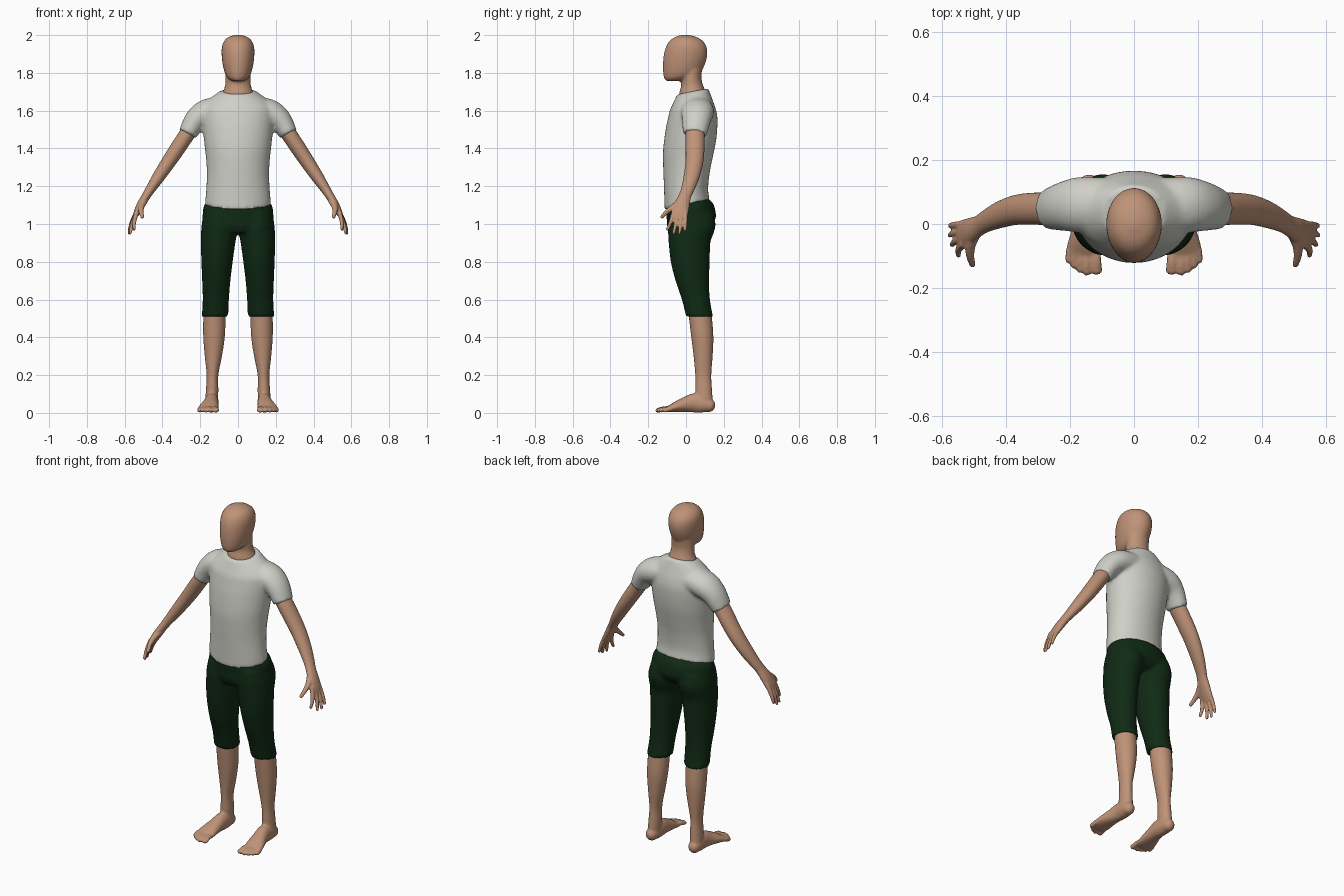
import bpy, bmesh, math
from mathutils import Vector


def material(name, rgb):
    m = bpy.data.materials.new(name)
    m.diffuse_color = (*rgb, 1)
    return m


SKIN = material("skin", (0.52, 0.29, 0.185))
CLOTH = material("pale grey cloth", (0.63, 0.63, 0.58))
GREEN = material("dark green cloth", (0.005, 0.023, 0.007))


def resample(rings, steps):
    """Catmull-Rom through all ring values."""
    r = [rings[0]] + list(rings) + [rings[-1]]
    out = []
    for i in range(1, len(r) - 2):
        for k in range(steps):
            t = k / steps
            out.append([0.5 * (2 * b + (c - a) * t + (2 * a - 5 * b + 4 * c - d) * t * t
                               + (3 * b - a - 3 * c + d) * t ** 3)
                        for a, b, c, d in zip(r[i - 1], r[i], r[i + 1], r[i + 2])])
    return out + [list(rings[-1])]


def tube(bm, rings, ref=(0, 1, 0), side=1, axis=None, shear=0.0, ends=(0, 0), n=28, steps=4):
    """Loft of ellipses; ring = x, y, z, radius across ref, radius along ref."""
    rs = resample(rings, steps)
    pts = [Vector(q[:3]) for q in rs]
    secs = []
    for i, q in enumerate(rs):
        t = Vector(axis) if axis else pts[min(i + 1, len(pts) - 1)] - pts[max(i - 1, 0)]
        secs.append((pts[i], t.normalized(), q[3], q[4]))

    def dome(sec, sign):
        p, t, a, b = sec
        return [(p + t * sign * min(a, b) * math.sin(w), t, a * math.cos(w), b * math.cos(w))
                for w in (0.4, 0.8, 1.15, 1.45)]
    if ends[0]:
        secs = dome(secs[0], -1)[::-1] + secs
    if ends[1]:
        secs = secs + dome(secs[-1], 1)
    loops = []
    for p, t, a, b in secs:
        v = Vector(ref)
        v = (v - t * v.dot(t)).normalized()
        u = v.cross(t)
        loop = []
        for k in range(n):
            w = 2 * math.pi * k / n
            c = p + u * a * math.cos(w) + v * b * math.sin(w)
            loop.append(bm.verts.new((c.x * side, c.y, c.z + shear * c.y)))
        loops.append(loop)
    for l0, l1 in zip(loops, loops[1:]):
        for k in range(n):
            j = (k + 1) % n
            bm.faces.new((l0[k], l0[j], l1[j], l1[k]))
    bm.faces.new(loops[0][::-1])
    bm.faces.new(loops[-1])


def stack(bm, levels, **kw):
    """Vertical loft; level = z, x0, x1, y0, y1."""
    tube(bm, [((a + b) / 2, (c + d) / 2, z, (b - a) / 2, (d - c) / 2)
              for z, a, b, c, d in levels], axis=(0, 0, 1), **kw)


def finish(bm, name, mat, voxel, smooth=3):
    """Fuse the overlapping volumes into one smooth skin."""
    bmesh.ops.recalc_face_normals(bm, faces=bm.faces)
    me = bpy.data.meshes.new(name)
    bm.to_mesh(me)
    bm.free()
    me.materials.append(mat)
    ob = bpy.data.objects.new(name, me)
    bpy.context.collection.objects.link(ob)
    r = ob.modifiers.new("fuse", 'REMESH')
    r.mode = 'VOXEL'
    r.voxel_size = voxel
    r.use_smooth_shade = True
    s = ob.modifiers.new("relax", 'SMOOTH')
    s.factor = 0.5
    s.iterations = smooth


# head and neck
bm = bmesh.new()
stack(bm, [(z, -w, w, y0, y1) for z, w, y0, y1 in (
    (1.757, .030, -.105, -.03), (1.772, .054, -.116, .03), (1.80, .070, -.121, .075),
    (1.85, .082, -.122, .102), (1.90, .087, -.117, .113), (1.94, .085, -.105, .108),
    (1.97, .073, -.086, .088), (1.99, .050, -.058, .055), (2.002, .012, -.015, .012))])
stack(bm, [(z, -w, w, y0, y1) for z, w, y0, y1 in (
    (1.64, .085, -.035, .112), (1.69, .082, -.036, .108), (1.73, .069, -.026, .092),
    (1.77, .066, -.025, .082), (1.82, .066, -.02, .085))])
finish(bm, "head_and_neck", SKIN, 0.008)

# shirt: trunk and two sleeves
bm = bmesh.new()
stack(bm, [(z, -w, w, y0, y1) for z, w, y0, y1 in (
    (1.10, .176, -.114, .126), (1.16, .170, -.115, .117), (1.25, .165, -.118, .126),
    (1.33, .168, -.121, .143), (1.42, .178, -.121, .161), (1.52, .188, -.108, .167),
    (1.58, .190, -.095, .157), (1.62, .182, -.085, .144), (1.655, .150, -.067, .132),
    (1.695, .096, -.047, .118))], shear=0.2, n=40)
for s in (1, -1):
    tube(bm, [(.08, .06, 1.605, .07, .085), (.165, .06, 1.59, .071, .088),
              (.222, .055, 1.55, .062, .077), (.268, .046, 1.476, .049, .064)], side=s)
finish(bm, "shirt", CLOTH, 0.01, 5)

# shorts: hips and two legs
bm = bmesh.new()
stack(bm, [(z, -w, w, y0, y1) for z, w, y0, y1 in (
    (1.125, .158, -.098, .108), (1.09, .182, -.105, .142), (1.04, .188, -.102, .157),
    (1.00, .190, -.099, .155), (.962, .186, -.08, .12))], shear=0.15, n=40)
for s in (1, -1):
    stack(bm, [(1.06, .01, .18, -.09, .14), (1.0, .004, .192, -.098, .157),
               (.95, .005, .196, -.095, .146), (.9, .014, .197, -.092, .129),
               (.8, .028, .194, -.081, .126), (.7, .040, .190, -.056, .122),
               (.6, .048, .187, -.022, .127), (.51, .051, .192, .0, .143)], side=s)
finish(bm, "shorts", GREEN, 0.01, 3)

for s, label in ((1, "left"), (-1, "right")):
    # lower leg, foot and toes
    bm = bmesh.new()
    stack(bm, [(.56, .068, .180, .012, .130), (.50, .066, .184, .016, .138),
               (.40, .070, .184, .028, .145), (.30, .085, .176, .040, .141),
               (.20, .104, .166, .049, .134), (.12, .104, .170, .050, .138),
               (.06, .106, .174, .050, .142)], side=s)
    tube(bm, [(.141, .122, .040, .036, .033), (.140, .09, .048, .047, .037),
              (.140, .045, .053, .051, .038), (.145, 0, .045, .041, .042),
              (.152, -.045, .034, .030, .050), (.158, -.085, .022, .019, .055),
              (.160, -.108, .016, .013, .050)],
         ref=(1, 0, 0), side=s, ends=(1, 1))
    toes = ((.118, -.147, .019), (.148, -.150, .0125), (.169, -.142, .012),
            (.188, -.128, .0115), (.205, -.112, .011))
    for x, y, r in toes:
        tube(bm, [(.152 + (x - .152) * .85, -.08, .023, .013, r),
                  ((x - .152) * .97 + .152, y + .03, .022, .013, r * .9),
                  (x, y, .0135, .0125, r)], ref=(1, 0, 0), side=s, ends=(0, 1), n=14)
    finish(bm, label + "_leg_and_foot", SKIN, 0.006, 2)

    # arm, palm and fingers
    bm = bmesh.new()
    tube(bm, [(.21, .055, 1.56, .043, .050), (.27, .048, 1.475, .042, .051),
              (.32, .048, 1.40, .041, .050), (.37, .044, 1.325, .038, .047),
              (.42, .029, 1.25, .033, .042), (.463, .009, 1.185, .026, .035),
              (.485, -.005, 1.15, .023, .033), (.512, -.020, 1.105, .022, .040),
              (.536, -.031, 1.06, .017, .044), (.545, -.033, 1.04, .013, .040)],
         side=s, ends=(0, 1))
    tips = ((-.062, .550, -.098, .972), (-.043, .570, -.065, .952),
            (-.022, .577, -.035, .952), (-.001, .576, -.005, .968))
    for y, tx, ty, tz in tips:
        tube(bm, [(.532, y, 1.075, .013, .012),
                  ((.548 + tx) / 2, (y + ty) / 2, (1.045 + tz) / 2 + .005, .011, .0105),
                  (tx, ty, tz, .008, .008)], side=s, ends=(0, 1), n=14)
    tube(bm, [(.495, -.022, 1.125, .018, .02), (.512, -.065, 1.092, .016, .017),
              (.513, -.100, 1.065, .0125, .013), (.506, -.127, 1.038, .0095, .010)],
         ref=(1, 0, 0), side=s, ends=(0, 1), n=14)
    finish(bm, label + "_arm_and_hand", SKIN, 0.005, 2)
